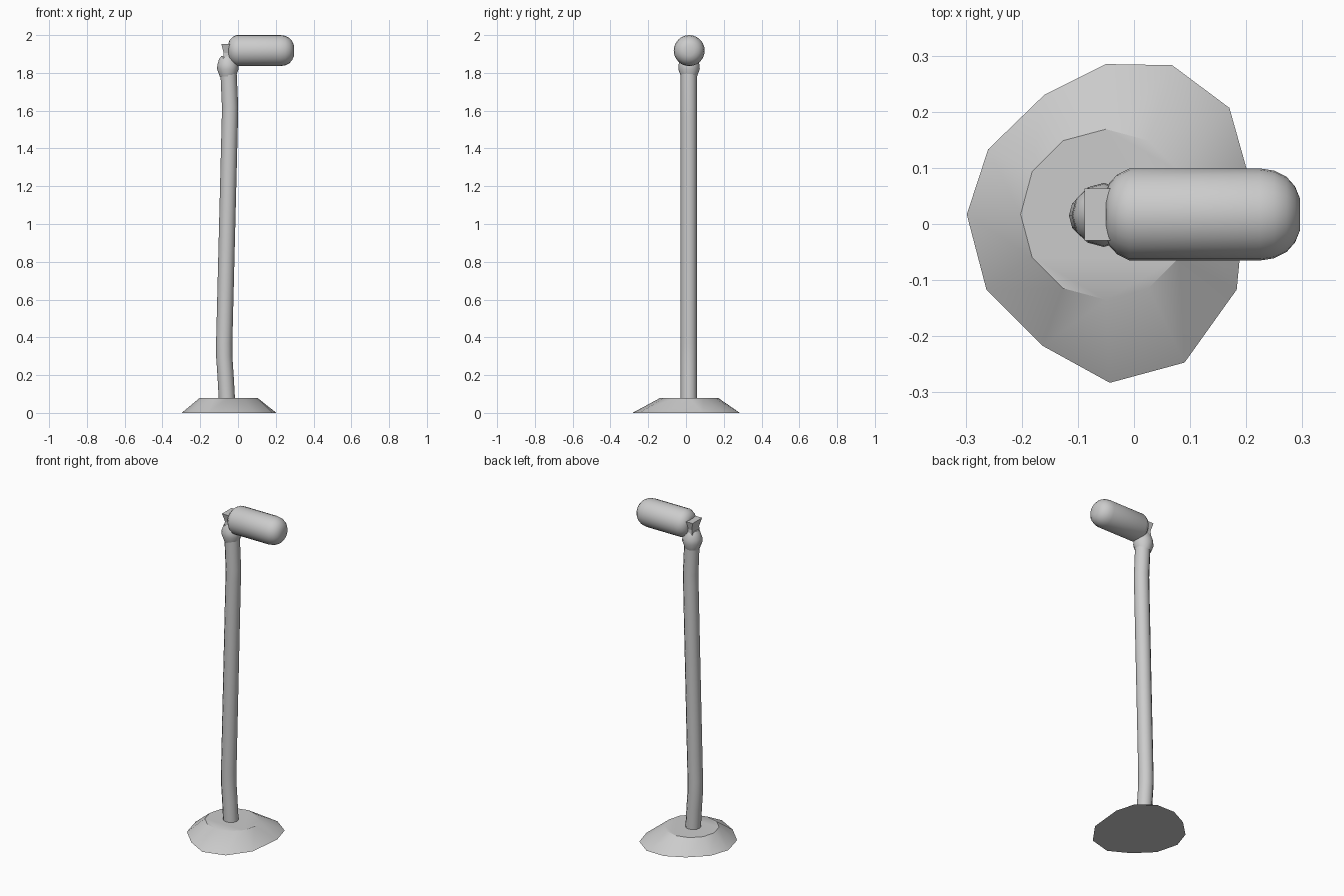
import bpy, bmesh
from math import cos, sin, pi, radians
from mathutils import Vector

if "Cube" in bpy.data.objects:
    bpy.data.objects.remove(bpy.data.objects["Cube"])

CX, CY = -0.05, 0.017


def loft(name, rings, smooth=None):
    """Skin a list of equal-length rings, capping both ends."""
    bm = bmesh.new()
    rows = [[bm.verts.new(p) for p in ring] for ring in rings]
    n = len(rows[0])
    for a, b in zip(rows, rows[1:]):
        for i in range(n):
            j = (i + 1) % n
            bm.faces.new((a[i], a[j], b[j], b[i]))
    bm.faces.new(rows[0][::-1])
    bm.faces.new(rows[-1])
    bmesh.ops.recalc_face_normals(bm, faces=bm.faces[:])
    me = bpy.data.meshes.new(name)
    bm.to_mesh(me)
    bm.free()
    ob = bpy.data.objects.new(name, me)
    bpy.context.collection.objects.link(ob)
    if smooth:
        bpy.ops.object.select_all(action='DESELECT')
        ob.select_set(True)
        bpy.context.view_layer.objects.active = ob
        bpy.ops.object.shade_smooth_by_angle(angle=radians(smooth))
    return ob


def ring_z(x, y, z, r, n=12):
    return [(x + r * cos(2 * pi * i / n), y + r * sin(2 * pi * i / n), z) for i in range(n)]


def ring_x(x, r, y, z, n=24):
    return [(x, y + r * cos(2 * pi * i / n), z + r * sin(2 * pi * i / n)) for i in range(n)]


# Foot: uneven twelve-sided skirt rising to a regular top
foot = [(0.203, 0.09), (0.17, 0.207), (0.068, 0.283), (-0.05, 0.285),
        (-0.16, 0.23), (-0.26, 0.133), (-0.298, 0.017), (-0.263, -0.117),
        (-0.163, -0.217), (-0.043, -0.283), (0.09, -0.247), (0.183, -0.117)]
loft("foot", [[(x, y, 0) for x, y in foot], ring_z(CX, CY, 0.08, 0.152)], 32)

# Pole: slightly bent tube
path = [(-0.058, 0.06), (-0.066, 0.2), (-0.073, 0.3), (-0.073, 0.37),
        (-0.043, 1.56), (-0.042, 1.62), (-0.05, 1.8)]
loft("pole", [ring_z(x, 0.015, z, 0.043) for x, z in path], 40)

# Neck: rounded collar at the pole top
neck = [(0.042, 1.78), (0.057, 1.82), (0.055, 1.845), (0.046, 1.873), (0.034, 1.89)]
loft("neck", [ring_z(-0.054, 0.016, z, r) for r, z in neck], 40)

# Bracket: small block flaring towards the top
def rect(x0, x1, h, z):
    return [(x0, CY - h, z), (x1, CY - h, z), (x1, CY + h, z), (x0, CY + h, z)]


loft("bracket", [rect(-0.08, -0.02, 0.036, 1.875), rect(-0.076, -0.02, 0.034, 1.905),
                 rect(-0.088, -0.02, 0.046, 1.953)])

# Lamp head: capsule lying along x
head = [(-0.05, 0.04), (-0.044, 0.056), (-0.03, 0.071), (-0.008, 0.082),
        (0.225, 0.082), (0.25, 0.078), (0.272, 0.067), (0.287, 0.05), (0.296, 0.028)]
loft("lamp_head", [ring_x(x, r, CY, 1.918) for x, r in head], 40)
